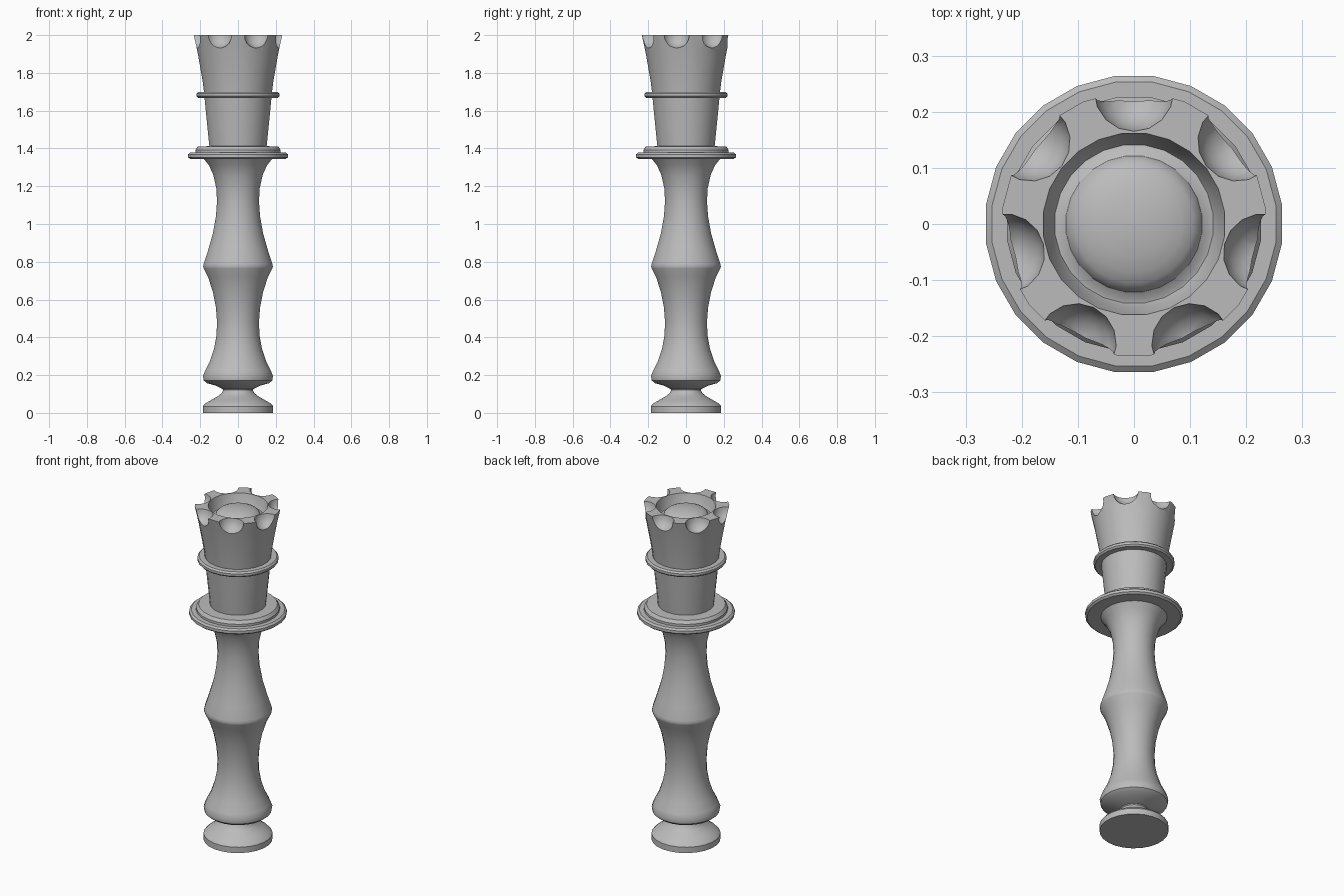
import bpy, bmesh, math
from mathutils import Matrix, Vector

SIDES = 24
NOTCHES = 7

if "Cube" in bpy.data.objects:
    bpy.data.objects.remove(bpy.data.objects["Cube"], do_unlink=True)

# Single grey material
grey = bpy.data.materials.new("plain grey")
grey.use_nodes = True
colour = (0.5, 0.5, 0.5, 1)
grey.diffuse_color = colour
grey.node_tree.nodes["Principled BSDF"].inputs["Base Color"].default_value = colour


def add_object(name, bm):
    bmesh.ops.recalc_face_normals(bm, faces=bm.faces)
    mesh = bpy.data.meshes.new(name)
    bm.to_mesh(mesh)
    bm.free()
    mesh.materials.append(grey)
    obj = bpy.data.objects.new(name, mesh)
    bpy.context.collection.objects.link(obj)
    return obj


def smooth(obj, degrees=32):
    bpy.ops.object.select_all(action="DESELECT")
    obj.select_set(True)
    bpy.context.view_layer.objects.active = obj
    bpy.ops.object.shade_smooth_by_angle(angle=math.radians(degrees))


def lathe(name, profile):
    """Closed solid turned from (radius, height) points, capped at both ends."""
    bm = bmesh.new()
    rings = []
    for r, z in profile:
        ring = []
        for i in range(SIDES):
            a = (i + 0.5) * math.tau / SIDES
            ring.append(bm.verts.new((r * math.cos(a), r * math.sin(a), z)))
        rings.append(ring)
    for low, high in zip(rings, rings[1:]):
        for i in range(SIDES):
            j = (i + 1) % SIDES
            bm.faces.new((low[i], low[j], high[j], high[i]))
    bm.faces.new(rings[0])
    bm.faces.new(rings[-1])
    return add_object(name, bm)


# Foot with a narrow neck
foot = lathe("foot", [(0.188, 0), (0.188, 0.035), (0.175, 0.05), (0.14, 0.07),
                      (0.105, 0.09), (0.085, 0.107), (0.08, 0.12), (0.085, 0.135),
                      (0.11, 0.15)])

# Waisted stem with a belt in the middle
stem = lathe("stem", [(0.08, 0.125), (0.12, 0.145), (0.165, 0.157), (0.183, 0.172),
                      (0.187, 0.195), (0.175, 0.225), (0.15, 0.275), (0.128, 0.34),
                      (0.115, 0.41), (0.112, 0.48), (0.118, 0.56), (0.134, 0.64),
                      (0.16, 0.72), (0.183, 0.765), (0.186, 0.775), (0.183, 0.79),
                      (0.16, 0.86), (0.134, 0.95), (0.118, 1.04), (0.112, 1.12),
                      (0.116, 1.19), (0.132, 1.26), (0.155, 1.31), (0.186, 1.35)])

# Stepped collar above the stem
wide_collar = lathe("wide_collar", [(0.18, 1.344), (0.255, 1.344), (0.266, 1.353),
                                    (0.266, 1.369), (0.255, 1.378), (0.18, 1.378)])
upper_collar = lathe("upper_collar", [(0.2, 1.37), (0.228, 1.378), (0.228, 1.392),
                                      (0.215, 1.41), (0.13, 1.413)])

# Tapered neck and its thin ring
neck = lathe("neck", [(0.152, 1.4), (0.164, 1.52), (0.181, 1.69)])
neck_ring = lathe("neck_ring", [(0.17, 1.668), (0.212, 1.668), (0.221, 1.677),
                                (0.221, 1.691), (0.212, 1.7), (0.17, 1.7)])

# Flared crown, hollowed around a low dome
dome_radius, dome_edge, dome_height = 0.122, 1.945, 0.045
dome = [(dome_radius * math.cos(t * math.pi / 12),
         dome_edge + dome_height * math.sin(t * math.pi / 12)) for t in range(6)]
dome.append((0.004, dome_edge + dome_height))
crown = lathe("crown", [(0.179, 1.68), (0.188, 1.75), (0.2, 1.82), (0.216, 1.91),
                        (0.236, 2), (0.163, 2), (0.15, 1.95), (0.142, 1.935),
                        (0.134, 1.937)] + dome)

# Round scoops around the rim
bm = bmesh.new()
for i in range(NOTCHES):
    turn = Matrix.Rotation(math.pi / 2 + i * math.tau / NOTCHES, 4, "Z")
    place = turn @ Matrix.Translation(Vector((0.236, 0, 2.001)))
    bmesh.ops.create_uvsphere(bm, u_segments=16, v_segments=10, radius=0.071, matrix=place)
scoops = add_object("scoop_cutter", bm)
scoops.hide_render = True

cut = crown.modifiers.new("scoops", "BOOLEAN")
cut.operation = "DIFFERENCE"
cut.solver = "EXACT"
cut.object = scoops
bpy.context.view_layer.update()
carved = bpy.data.meshes.new_from_object(
    crown.evaluated_get(bpy.context.evaluated_depsgraph_get()))
crown.modifiers.clear()
crown.data = carved
bpy.data.objects.remove(scoops, do_unlink=True)

for part in (foot, stem, wide_collar, upper_collar, neck, neck_ring, crown):
    smooth(part)
